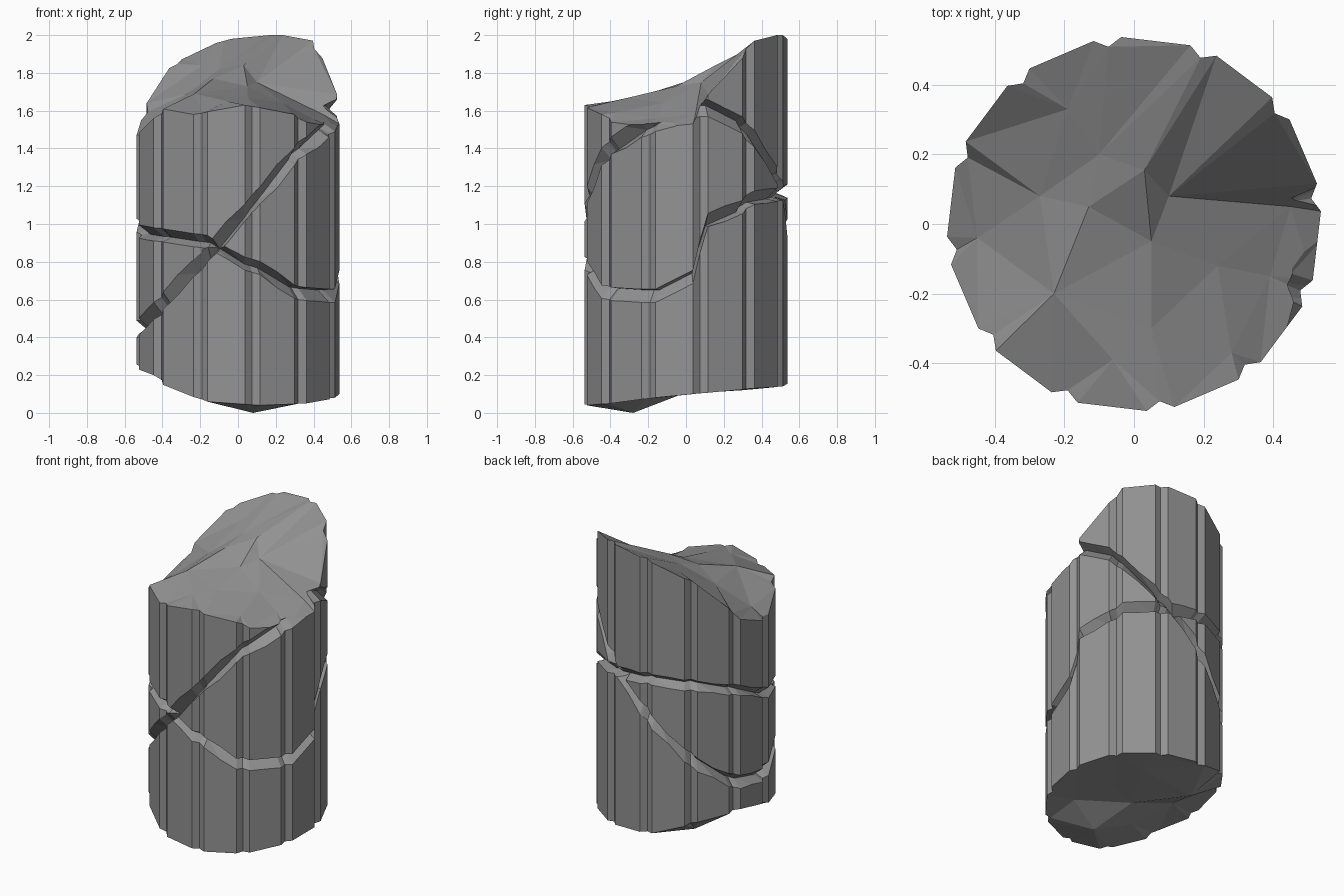
import bpy
import bmesh
from math import cos, sin, radians
from mathutils import Vector
from mathutils.geometry import delaunay_2d_cdt

if "Cube" in bpy.data.objects:
    bpy.data.objects.remove(bpy.data.objects["Cube"])

stone = bpy.data.materials.new("grey stone")
stone.use_nodes = True
GREY = (0.29, 0.29, 0.29, 1)
stone.diffuse_color = GREY
stone.node_tree.nodes["Principled BSDF"].inputs["Base Color"].default_value = GREY

# Fluted plan: twelve flat sides parted by narrow notches
FLUTES = 12
plan = []
for k in range(FLUTES):
    for offset, radius in ((-4.3, 0.538), (0, 0.514), (4.3, 0.538)):
        plan.append(((8.2 + 30 * k + offset) % 360, radius))

# Height around the rim as (degrees, z) keys
top_rim = [(4, 1.53), (8, 1.6), (12, 1.68), (34, 1.88), (42, 1.97), (64, 2.0), (72, 2.0),
           (94, 1.98), (102, 1.96), (124, 1.87), (132, 1.83), (154, 1.64),
           (162, 1.55), (184, 1.47), (192, 1.48), (214, 1.56), (222, 1.61),
           (244, 1.58), (274, 1.63), (304, 1.58), (312, 1.54), (342, 1.51)]
base_rim = [(4, .1), (42, .13), (72, .14), (102, .16), (132, .25), (170, .3),
            (192, .23), (214, .2), (222, .15), (252, .06), (282, .04),
            (312, .05), (342, .08)]
# Middle height of the wandering crack, and how far its inner edge sits off it
level_crack = [(4, .72), (12, 1.02), (34, 1.09), (42, 1.14), (72, 1.16), (103, 1.18),
               (135, 1.15), (165, 1.07), (192, .96), (222, .94), (248, .91),
               (257, .9), (274, .79), (282, .77), (304, .64), (320, .62), (345, .62)]
level_bias = [(4, .02), (12, -.03), (72, -.02), (135, 0), (192, -.015),
              (282, 0), (304, .03), (345, .03)]

# Points inside the broken faces, and ridges or valleys from them to others
top_points = [(.10, .08, 1.75), (-.13, .05, 1.77), (.03, .155, 1.84), (-.10, .20, 1.82),
              (-.19, .33, 1.84), (-.27, .08, 1.69), (-.45, -.04, 1.54),
              (-.23, -.20, 1.69), (.05, -.05, 1.73), (.24, -.12, 1.64),
              (.05, -.30, 1.67), (-.06, -.39, 1.65), (.28, -.37, 1.59),
              (.39, -.15, 1.56), (.45, .05, 1.58)]
R = len(plan)
top_ridges = [(R, 2), (R, 5), (R, 6), (R + 2, 6), (R + 3, 8), (R + 5, 15), (R, R + 2)]
base_points = [(.08, -.28, 0), (-.15, -.2, .09), (.2, .05, .11), (-.24, .25, .12),
               (-.3, 0, .2), (.3, -.2, .09), (.2, .3, .12), (0, -.02, .1)]


def height(keys, angle):
    ring = [(keys[-1][0] - 360, keys[-1][1])] + keys + [(keys[0][0] + 360, keys[0][1])]
    for (a, za), (b, zb) in zip(ring, ring[1:]):
        if a <= angle <= b:
            return za + (zb - za) * (angle - a) / (b - a)


def diagonal_level(angle):
    t = radians(angle)
    return 1.02 + .578 * cos(t) + .04 * sin(4 * t) * max(0, cos(t))


def polar(angle, radius, z):
    return Vector((radius * cos(radians(angle)), radius * sin(radians(angle)), z))


def finish(bm, name):
    bmesh.ops.recalc_face_normals(bm, faces=bm.faces)
    mesh = bpy.data.meshes.new(name)
    bm.to_mesh(mesh)
    bm.free()
    mesh.materials.append(stone)
    obj = bpy.data.objects.new(name, mesh)
    bpy.context.collection.objects.link(obj)
    return obj


def broken_face(bm, rim, inner, ridges):
    """Triangulate a jagged end and return its rim vertices."""
    points = [polar(a, r, height(rim, a)) for a, r in plan] + [Vector(p) for p in inner]
    verts = [bm.verts.new(p) for p in points]
    result = delaunay_2d_cdt([p.xy for p in points], ridges, [list(range(R))], 1, 1e-5)
    source = [ids[0] for ids in result[3]]
    for tri in result[2]:
        bm.faces.new([verts[source[i]] for i in tri])
    return verts[:R]


def crack_cutter(name, level, bias, half):
    """Wedge-shaped ring following a crack around the shaft."""
    bm = bmesh.new()
    rings = []
    for a, r in plan:
        z, b = level(a), bias(a)
        # The outer edges lean away from the inner one
        section = ((.88, b), (1.15, -2.25 * half - 1.25 * b), (1.15, 2.25 * half - 1.25 * b))
        rings.append([bm.verts.new(polar(a, r * s, z + dz)) for s, dz in section])
    for i, ring in enumerate(rings):
        after = rings[(i + 1) % len(rings)]
        for j in range(3):
            k = (j + 1) % 3
            # Triangles keep the twisted ring watertight
            bm.faces.new((ring[j], after[j], after[k]))
            bm.faces.new((ring[j], after[k], ring[k]))
    return finish(bm, name)


# Column shaft
bm = bmesh.new()
top = broken_face(bm, top_rim, top_points, top_ridges)
base = broken_face(bm, base_rim, base_points, [])
for i in range(R):
    n = (i + 1) % R
    bm.faces.new((base[i], base[n], top[n], top[i]))
shaft = finish(bm, "broken_column_shaft")

# Two cracks: one steep diagonal, one wandering around the middle
cutters = [
    crack_cutter("diagonal_crack", diagonal_level,
                 lambda a: .03 * cos(radians(a - 75)), .045),
    crack_cutter("level_crack", lambda a: height(level_crack, a),
                 lambda a: height(level_bias, a), .035)]
bpy.context.view_layer.objects.active = shaft
for cutter in cutters:
    cutter.hide_render = True
    mod = shaft.modifiers.new(cutter.name, "BOOLEAN")
    mod.operation = "DIFFERENCE"
    mod.solver = "EXACT"
    mod.object = cutter
    bpy.ops.object.modifier_apply(modifier=mod.name)
    bpy.data.objects.remove(cutter)
